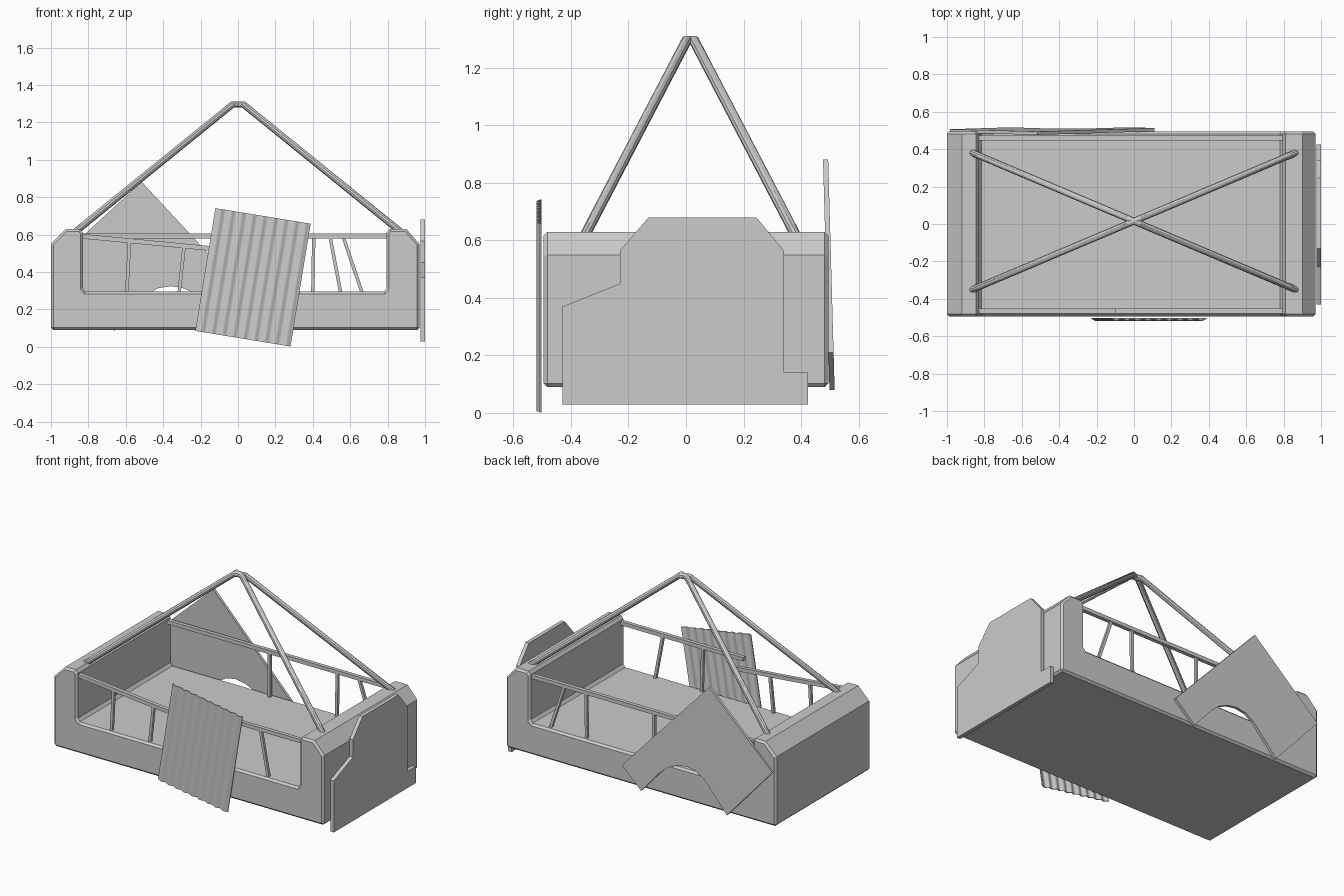
import bpy, bmesh, math
from mathutils import Vector, Matrix

if "Cube" in bpy.data.objects:
    bpy.data.objects.remove(bpy.data.objects["Cube"])


def prism(name, pts, vec, bevel=0.0):
    """Solid made by sweeping a planar outline along a vector."""
    bm = bmesh.new()
    face = bm.faces.new([bm.verts.new(p) for p in pts])
    new = bmesh.ops.extrude_face_region(bm, geom=[face])["geom"]
    bmesh.ops.translate(bm, vec=vec, verts=[v for v in new if isinstance(v, bmesh.types.BMVert)])
    bmesh.ops.recalc_face_normals(bm, faces=bm.faces)
    me = bpy.data.meshes.new(name)
    bm.to_mesh(me)
    bm.free()
    ob = bpy.data.objects.new(name, me)
    bpy.context.collection.objects.link(ob)
    if bevel:
        m = ob.modifiers.new("bevel", "BEVEL")
        m.width, m.segments, m.limit_method = bevel, 1, "ANGLE"
        m.angle_limit = math.radians(60)
    return ob


def smooth(ob):
    bpy.ops.object.select_all(action="DESELECT")
    ob.select_set(True)
    bpy.context.view_layer.objects.active = ob
    bpy.ops.object.shade_smooth_by_angle(angle=math.radians(35))


def bar(name, a, b, size):
    """Square bar between two points that share the same y."""
    a, b = Vector(a), Vector(b)
    side = Vector((0, size / 2, 0))
    up = (b - a).cross(side).normalized() * size / 2
    return prism(name, [a + side + up, a - side + up, a - side - up, a + side - up], b - a)


def tube(name, path, radius):
    """Round tube along a poly path."""
    cu = bpy.data.curves.new(name, "CURVE")
    cu.dimensions = "3D"
    cu.bevel_depth, cu.bevel_resolution, cu.use_fill_caps = radius, 3, True
    sp = cu.splines.new("POLY")
    sp.points.add(len(path) - 1)
    for p, co in zip(sp.points, path):
        p.co = (*co, 1)
    ob = bpy.data.objects.new(name, cu)
    bpy.context.collection.objects.link(ob)
    bpy.ops.object.select_all(action="DESELECT")
    ob.select_set(True)
    bpy.context.view_layer.objects.active = ob
    bpy.ops.object.convert(target="MESH")
    smooth(bpy.context.object)


# Basket body: U-shaped side profile with tall chamfered ends
body = [(-1, 0.09), (0.97, 0.09), (0.97, 0.55), (0.90, 0.63), (0.81, 0.63), (0.795, 0.61),
        (0.795, 0.315), (0.78, 0.295), (-0.815, 0.295), (-0.83, 0.315), (-0.83, 0.61),
        (-0.845, 0.63), (-0.92, 0.63), (-1, 0.55)]
prism("basket_body", [(x, -0.495, z) for x, z in body], (0, 0.99, 0), 0.013)

# Top rails, the front one broken and sagging on the left
bar("back_rail", (-0.84, 0.46, 0.593), (0.81, 0.46, 0.593), 0.025)
bar("front_rail", (-0.1, -0.465, 0.593), (0.81, -0.465, 0.593), 0.025)
bar("sagging_rail", (-0.84, -0.465, 0.592), (-0.05, -0.465, 0.517), 0.025)

# Leaning rail posts: y, bottom x, top x, top z
for y, x0, x1, z1 in [(-0.465, -0.595, -0.58, 0.565), (-0.465, -0.315, -0.288, 0.54),
                      (-0.465, 0.21, 0.20, 0.59), (-0.465, 0.55, 0.492, 0.59),
                      (0.46, -0.09, -0.09, 0.59), (0.46, 0.40, 0.405, 0.59),
                      (0.46, 0.665, 0.562, 0.59)]:
    bar("rail_post", (x0, y, 0.285), (x1, y, z1), 0.018)

# Two crossing slings meeting at the apex
for s in (1, -1):
    tube("sling", [(-0.87, 0.015 + s * 0.368, 0.615), (-0.03, 0.015 + s * 0.013, 1.295),
                   (0.03, 0.015 - s * 0.013, 1.295), (0.87, 0.015 - s * 0.368, 0.615)], 0.018)

# Cut sheet plate on the right end
plate = [(-0.43, 0.03), (0.425, 0.03), (0.425, 0.14), (0.34, 0.14), (0.34, 0.565), (0.245, 0.68),
         (-0.13, 0.68), (-0.23, 0.565), (-0.23, 0.45), (-0.43, 0.37)]
prism("end_plate", [(0.975, y, z) for y, z in plate], (0.025, 0, 0))

# Corrugated sheet on the front, tilted
n, w, h, ribs = 90, 0.516, 0.665, 9
wave = [(-w / 2 + w * i / n, 0.0055 * math.cos(2 * math.pi * ribs * i / n)) for i in range(n + 1)]
outline = [(u, d - 0.003, -h / 2) for u, d in wave] + [(u, d + 0.003, -h / 2) for u, d in reversed(wave)]
sheet = prism("corrugated_sheet", outline, (0, 0, h))
sheet.data.transform(Matrix.Translation((0.08, -0.511, 0.372)) @ Matrix.Rotation(math.radians(9.3), 4, "Y"))
smooth(sheet)

# Arched scrap panel on the back, leaning inward
arch = [(-0.515, 0.882), (-0.985, 0.45), (-0.66, 0.085), (-0.49, 0.276), (-0.43, 0.313), (-0.36, 0.325),
        (-0.29, 0.313), (-0.225, 0.282), (-0.16, 0.225), (-0.035, 0.08), (0.11, 0.21)]
prism("arched_panel", [(x, 0.517 - 0.028 * (z - 0.08), z) for x, z in arch], (0, -0.018, 0))
